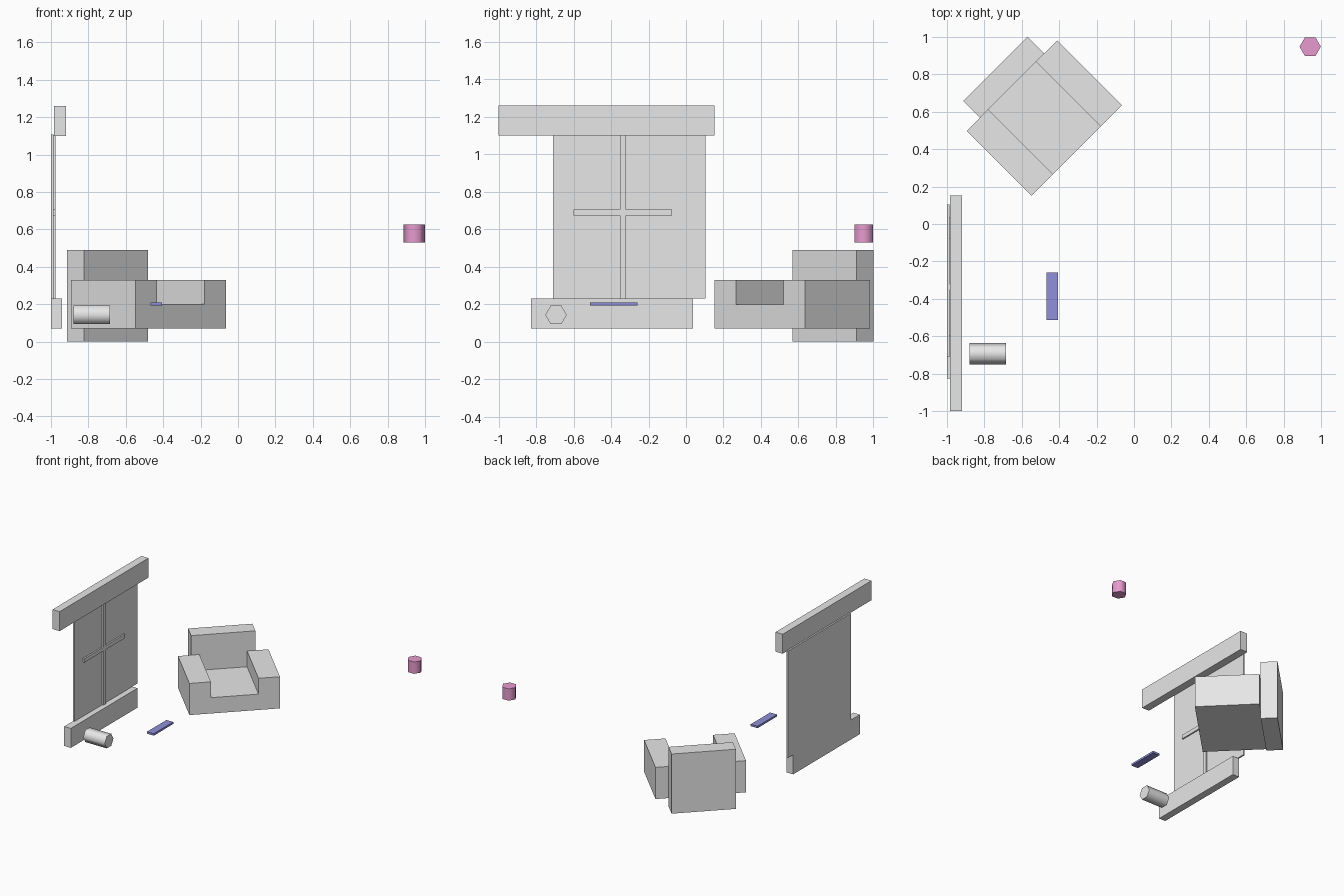
import bpy, bmesh
from math import radians
from mathutils import Matrix

cube = bpy.data.objects.get("Cube")
if cube:
    bpy.data.objects.remove(cube, do_unlink=True)


def material(name, rgb):
    m = bpy.data.materials.new(name)
    m.use_nodes = True
    m.diffuse_color = (*rgb, 1)
    m.node_tree.nodes["Principled BSDF"].inputs["Base Color"].default_value = (*rgb, 1)
    return m


GREY = material("light grey", (0.8, 0.8, 0.8))
PINK = material("pink", (0.8, 0.33, 0.62))
BLUE = material("periwinkle blue", (0.28, 0.28, 0.7))


def finish(name, bm, mat):
    bmesh.ops.recalc_face_normals(bm, faces=bm.faces)
    mesh = bpy.data.meshes.new(name)
    bm.to_mesh(mesh)
    bm.free()
    mesh.materials.append(mat)
    ob = bpy.data.objects.new(name, mesh)
    bpy.context.collection.objects.link(ob)
    return ob


def box(name, xs, ys, zs, mat=GREY):
    """Box spanning the given ranges."""
    spans = (xs, ys, zs)
    bm = bmesh.new()
    size = [b - a for a, b in spans]
    mid = [(a + b) / 2 for a, b in spans]
    bmesh.ops.create_cube(bm, size=1, matrix=Matrix.Translation(mid) @ Matrix.Diagonal((*size, 1)))
    return finish(name, bm, mat)


def hex_cylinder(name, centre, radius, depth, mat, turn):
    """Six-sided cylinder with smooth sides and sharp caps."""
    bm = bmesh.new()
    bmesh.ops.create_cone(bm, cap_ends=True, segments=6, radius1=radius,
                          radius2=radius, depth=depth, matrix=turn)
    ob = finish(name, bm, mat)
    ob.location = centre
    bpy.ops.object.select_all(action='DESELECT')
    ob.select_set(True)
    bpy.context.view_layer.objects.active = ob
    bpy.ops.object.shade_smooth_by_angle(angle=radians(65))
    return ob


# Window: pane, bars, top box and sill
box("window_pane", (-1.0, -0.987), (-0.71, 0.105), (0.23, 1.107))
box("window_bar_vertical", (-0.988, -0.975), (-0.353, -0.32), (0.23, 1.105))
box("window_bar_horizontal", (-0.988, -0.975), (-0.60, -0.075), (0.675, 0.707))
box("window_top_box", (-0.985, -0.92), (-1.0, 0.152), (1.10, 1.26))
box("window_sill", (-1.0, -0.94), (-0.827, 0.038), (0.07, 0.23))

# Armchair: U-shaped seat with arms, plus a taller back, turned to the room
half_profile = [(0.342, 0.07), (0.342, 0.33), (0.18, 0.33), (0.18, 0.2)]
profile = half_profile + [(-x, z) for x, z in reversed(half_profile)]
MID, FRONT, REAR = 0.062, 0.495, 0.984
bm = bmesh.new()
face = bm.faces.new([bm.verts.new((MID + x, FRONT, z)) for x, z in profile])
ext = bmesh.ops.extrude_face_region(bm, geom=[face], use_keep_orig=True)
bmesh.ops.translate(bm, vec=(0, REAR - FRONT, 0),
                    verts=[g for g in ext["geom"] if isinstance(g, bmesh.types.BMVert)])
seat = finish("armchair_seat_and_arms", bm, GREY)
back = box("armchair_back", (MID - 0.243, MID + 0.243), (REAR, 1.111), (0, 0.49))
for part in (seat, back):
    part.rotation_euler.z = radians(45)

# Small objects
sideways = Matrix.Rotation(radians(90), 4, 'Y') @ Matrix.Rotation(radians(90), 4, 'Z')
upright = Matrix.Rotation(radians(90), 4, 'Z')
lying = hex_cylinder("grey_roll", (-0.783, -0.694, 0.143), 0.057, 0.195, GREY, sideways)
standing = hex_cylinder("pink_cup", (0.942, 0.948, 0.578), 0.057, 0.097, PINK, upright)
box("blue_tablet", (-0.468, -0.406), (-0.513, -0.26), (0.193, 0.209), BLUE)

# Point the hexagon corners along y for the roll and along x for the cup
for ob, axis in ((lying, 1), (standing, 0)):
    reach = max(abs(v.co[axis]) for v in ob.data.vertices)
    if reach < 0.055:
        ob.data.transform(Matrix.Rotation(radians(30), 4, 'X' if axis else 'Z'))
